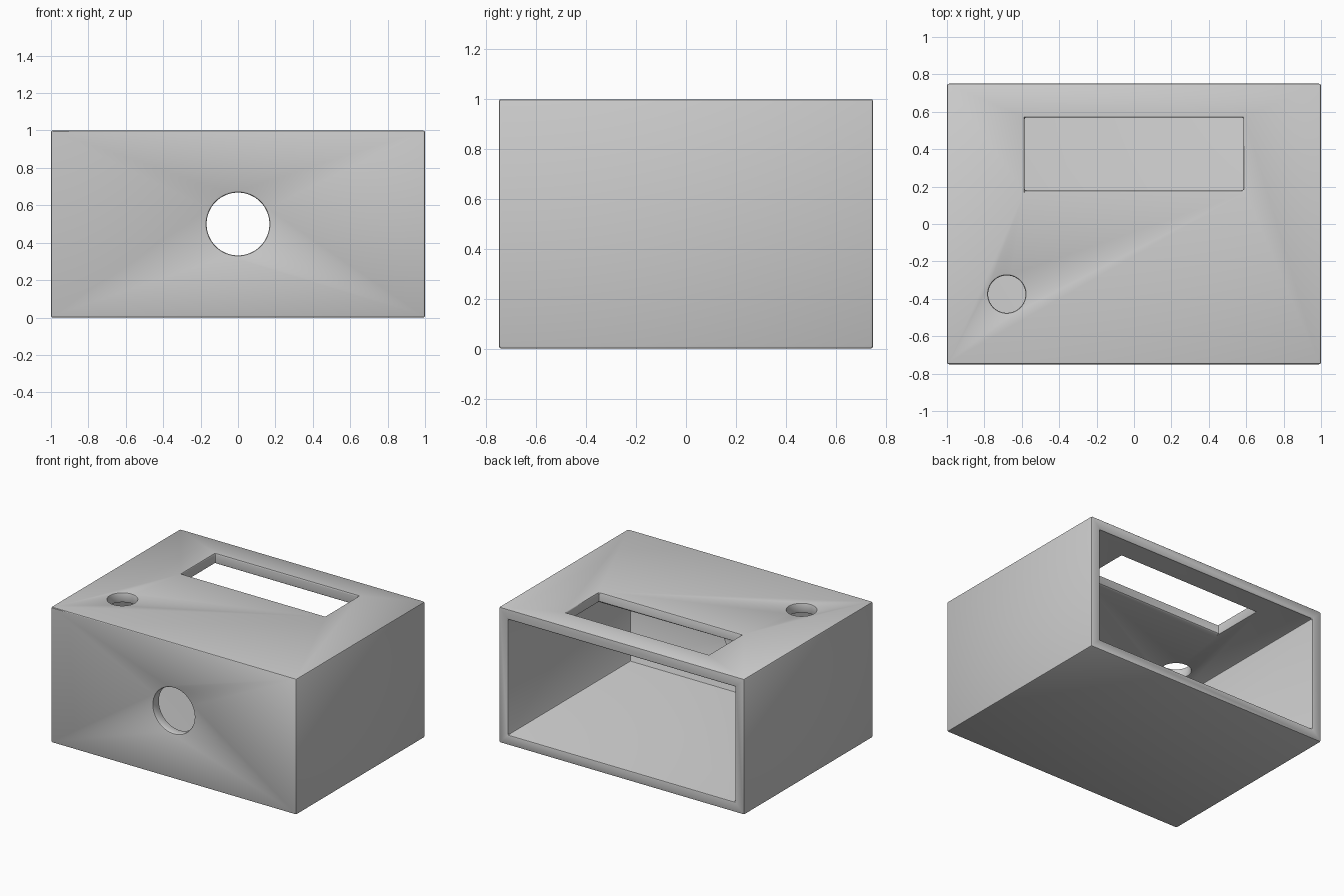
import bpy
import math

default = bpy.data.objects.get("Cube")
if default:
    bpy.data.objects.remove(default, do_unlink=True)

WIDTH, DEPTH, HEIGHT = 2.0, 1.5, 1.0
WALL = 0.075
ROUND = 0.01


def flat_material(name, colour):
    mat = bpy.data.materials.new(name)
    mat.use_nodes = True
    mat.diffuse_color = colour
    mat.node_tree.nodes["Principled BSDF"].inputs["Base Color"].default_value = colour
    return mat


def box(name, size, centre):
    bpy.ops.mesh.primitive_cube_add(size=1, location=centre)
    obj = bpy.context.object
    obj.name = name
    obj.scale = size
    bpy.ops.object.transform_apply(location=True, rotation=False, scale=True)
    return obj


def cylinder(name, radius, centre, rotation=(0, 0, 0)):
    bpy.ops.mesh.primitive_cylinder_add(
        vertices=64, radius=radius, depth=4 * WALL, location=centre, rotation=rotation)
    obj = bpy.context.object
    obj.name = name
    return obj


def apply(obj, mod):
    bpy.context.view_layer.objects.active = obj
    bpy.ops.object.modifier_apply(modifier=mod.name)


def cut(obj, cutter):
    mod = obj.modifiers.new("cut", "BOOLEAN")
    mod.operation = "DIFFERENCE"
    mod.solver = "EXACT"
    mod.object = cutter
    apply(obj, mod)
    bpy.data.objects.remove(cutter, do_unlink=True)


# Outer shell
housing = box("enclosure_housing", (WIDTH, DEPTH, HEIGHT), (0, 0, HEIGHT / 2))

# Hollow interior, open through the back
cut(housing, box("interior_cutter",
                 (WIDTH - 2 * WALL, DEPTH, HEIGHT - 2 * WALL),
                 (0, WALL, HEIGHT / 2)))

# Display window and button hole in the top, round port in the front
cut(housing, box("window_cutter", (1.17, 0.39, 4 * WALL), (0, 0.375, HEIGHT)))
cut(housing, cylinder("button_hole_cutter", 0.1, (-0.68, -0.375, HEIGHT)))
cut(housing, cylinder("front_port_cutter", 0.168, (0, -DEPTH / 2, HEIGHT / 2),
                      (math.pi / 2, 0, 0)))

# Softened edges
bevel = housing.modifiers.new("soft_edges", "BEVEL")
bevel.width = ROUND
bevel.segments = 2
bevel.limit_method = "ANGLE"
bevel.angle_limit = math.radians(40)
apply(housing, bevel)

housing.data.materials.clear()
housing.data.materials.append(flat_material("light grey plastic", (0.6, 0.6, 0.6, 1)))

bpy.ops.object.select_all(action="DESELECT")
housing.select_set(True)
bpy.context.view_layer.objects.active = housing
bpy.ops.object.shade_smooth_by_angle(angle=math.radians(30))
